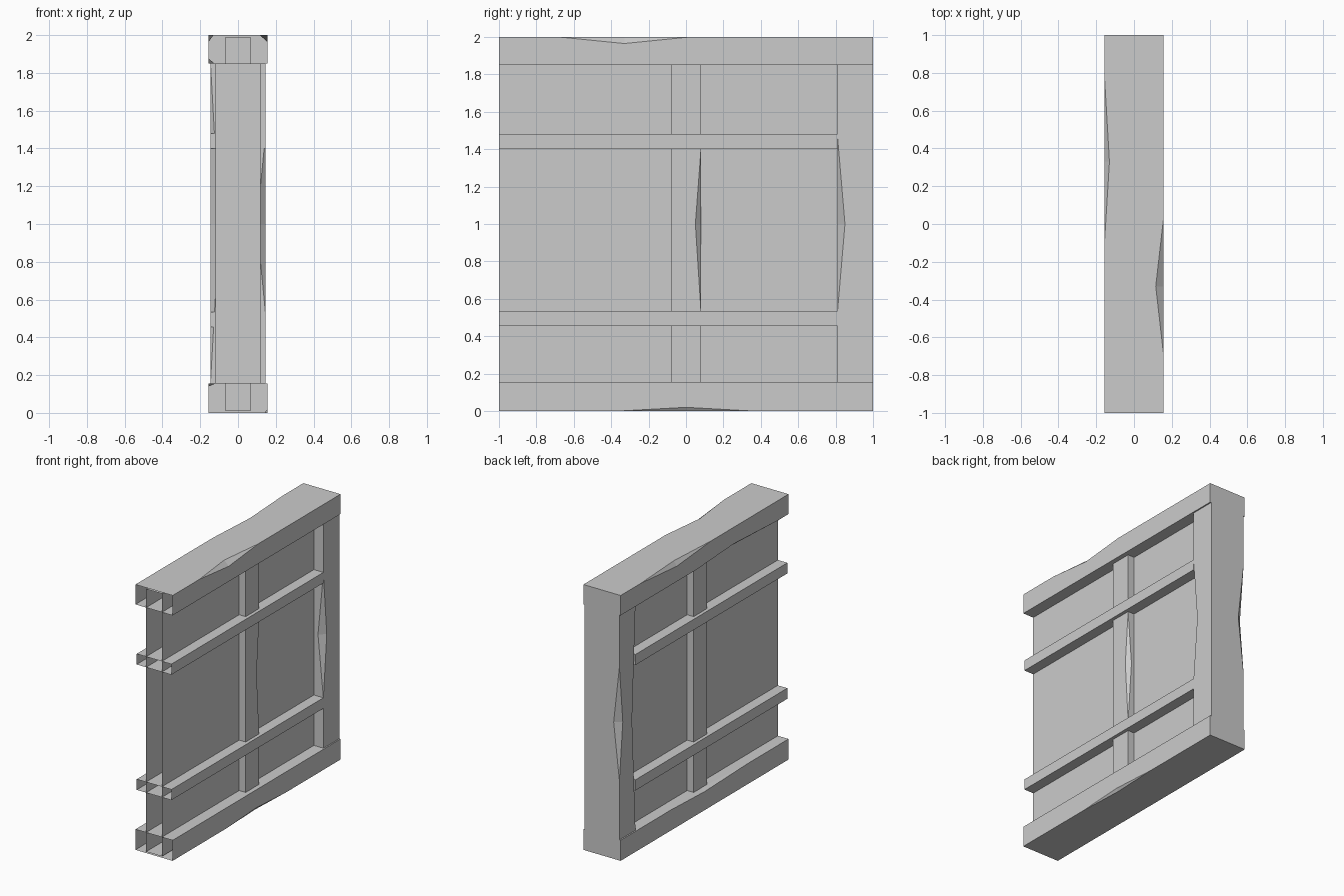
import bpy, bmesh
from mathutils import Vector

if "Cube" in bpy.data.objects:
    bpy.data.objects.remove(bpy.data.objects["Cube"], do_unlink=True)

grey = bpy.data.materials.new("plain grey")
grey.use_nodes = True
COLOUR = (0.6, 0.6, 0.6, 1)
grey.diffuse_color = COLOUR
grey.node_tree.nodes["Principled BSDF"].inputs["Base Color"].default_value = COLOUR


def hull_object(name, points):
    """Closed convex solid around a few points."""
    bm = bmesh.new()
    for p in points:
        bm.verts.new(p)
    bmesh.ops.convex_hull(bm, input=bm.verts[:])
    bmesh.ops.dissolve_limit(bm, angle_limit=0.001, verts=bm.verts[:], edges=bm.edges[:])
    bmesh.ops.recalc_face_normals(bm, faces=bm.faces[:])
    mesh = bpy.data.meshes.new(name)
    bm.to_mesh(mesh)
    bm.free()
    obj = bpy.data.objects.new(name, mesh)
    bpy.context.collection.objects.link(obj)
    return obj


def chip_cutter(start, end, side_a, side_b):
    """Wedge that takes a worn notch out of the edge from start to end."""
    s, e, a, b = (Vector(p) for p in (start, end, side_a, side_b))
    mid = (a + b) / 2
    pts = [s + (s - mid) * 0.4, e + (e - mid) * 0.4, a + (a - b) * 0.5, b + (b - a) * 0.5]
    cutter = hull_object("chip_cutter", pts)
    cutter.hide_render = True
    return cutter


def beam(name, half_x, ys, zs, chips=(), open_end=False):
    """Box-shaped timber with worn notches; open_end leaves the front end hollow."""
    obj = hull_object(name, [(x, y, z) for x in (-half_x, half_x) for y in ys for z in zs])
    cutters = [chip_cutter(*c) for c in chips]
    for c in cutters:
        mod = obj.modifiers.new("chip", 'BOOLEAN')
        mod.operation = 'DIFFERENCE'
        mod.solver = 'EXACT'
        mod.object = c
    bpy.context.view_layer.update()
    mesh = bpy.data.meshes.new_from_object(obj.evaluated_get(bpy.context.evaluated_depsgraph_get()))
    obj.modifiers.clear()
    obj.data = mesh
    for c in cutters:
        bpy.data.objects.remove(c, do_unlink=True)
    if open_end:
        bm = bmesh.new()
        bm.from_mesh(mesh)
        ends = [f for f in bm.faces if f.normal.y < -0.99 and f.calc_center_median().y < -0.99]
        bmesh.ops.delete(bm, geom=ends, context='FACES')
        bm.to_mesh(mesh)
        bm.free()
    mesh.materials.clear()
    mesh.materials.append(grey)
    return obj


def level_chip(x, z, y0, ymid, y1, x_in, z_in):
    """Notch on an edge running front to back."""
    return (x, y0, z), (x, y1, z), (x_in, ymid, z), (x, ymid, z_in)


def upright_chip(x, y, z0, zmid, z1, x_in, y_in):
    """Notch on a vertical edge."""
    return (x, y, z0), (x, y, z1), (x_in, y, zmid), (x, y_in, zmid)


CAP, POST, MID = 0.155, 0.145, 0.12

# Thin wall core
beam("wall_panel", 0.066, (-1, 0.9), (0.01, 1.99), open_end=True)

# Top and bottom beams
beam("top_beam", CAP, (-1, 1), (1.85, 2), [
    level_chip(CAP, 2, -0.68, -0.33, 0.02, 0.115, 1.965),
    level_chip(-CAP, 2, -0.08, 0.33, 0.76, -0.13, 1.965),
    level_chip(-CAP, 1.85, -0.88, -0.35, 0.1, -0.125, 1.875)], True)
beam("bottom_beam", CAP, (-1, 1), (0, 0.155), [
    level_chip(CAP, 0, -0.36, 0, 0.36, 0.14, 0.02),
    level_chip(-CAP, 0.155, -0.5, 0, 0.4, -0.12, 0.14)], True)

# Thick post at the back end
beam("end_post", POST, (0.81, 1), (0.155, 1.85), [
    upright_chip(POST, 0.81, 0.53, 1, 1.47, 0.1, 0.85),
    upright_chip(-POST, 0.81, 0.17, 1, 1.84, -0.098, 0.85),
    upright_chip(-POST, 1, 0.6, 1.03, 1.46, -0.097, 0.96)])

# Slim centre post
beam("centre_post", MID, (-0.08, 0.08), (0.155, 1.85), [
    upright_chip(MID, 0.08, 0.53, 1, 1.4, 0.09, 0.05)])

# Horizontal rails
for name, z in (("lower_rail", 0.455), ("upper_rail", 1.4)):
    beam(name, POST, (-1, 0.81), (z, z + 0.08), open_end=True)
